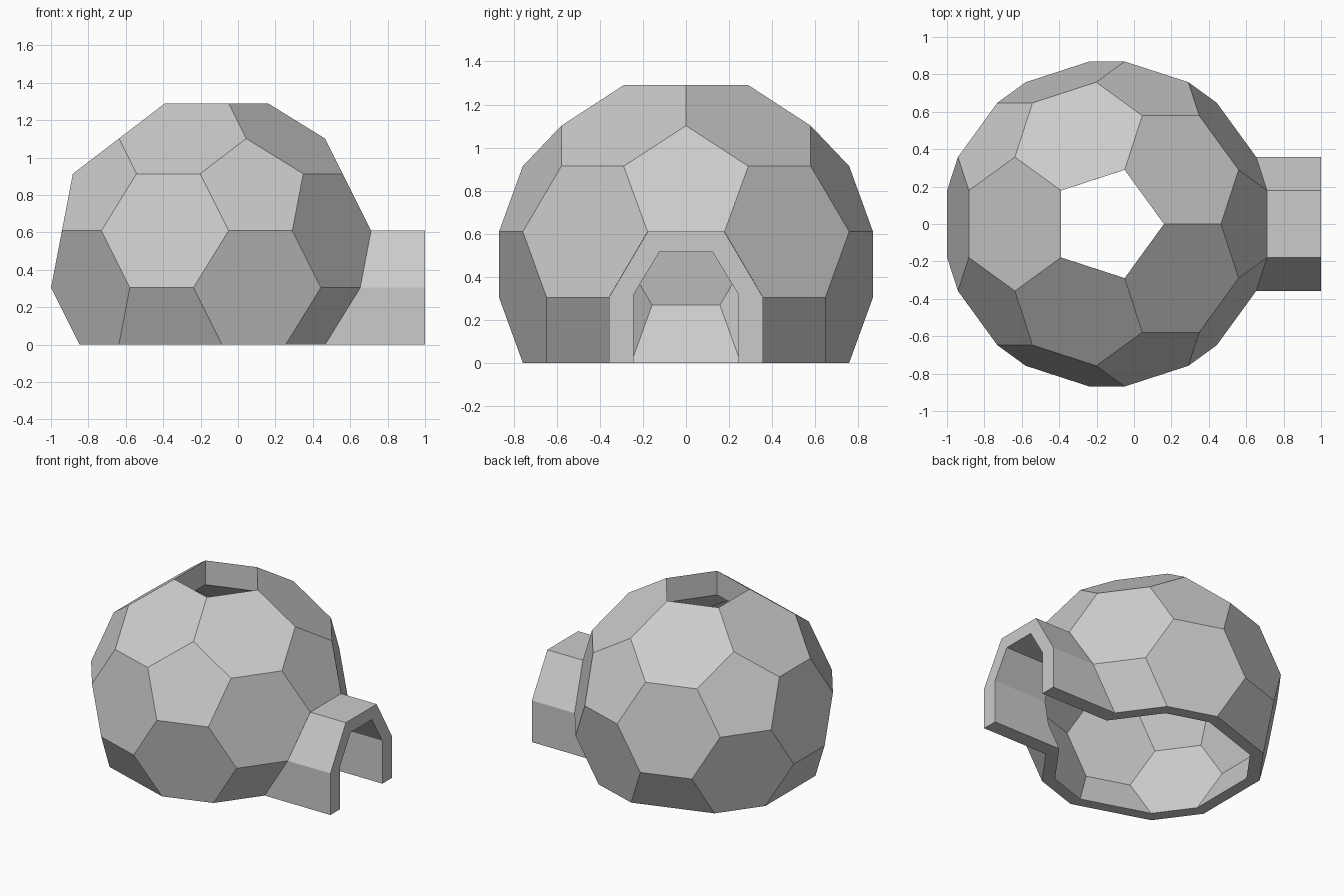
import bpy, bmesh, math
from mathutils import Matrix, Vector

cube = bpy.data.objects.get("Cube")
if cube:
    bpy.data.objects.remove(cube, do_unlink=True)

EDGE = 0.358                               # panel edge length
CENTRE_X = -0.144                          # dome axis
CENTRE_Z = 1.276 * EDGE                    # puts a ring of corners on the ground
SHELL = 0.88                               # inner shell relative to the outer one

stone = bpy.data.materials.new("light grey")
stone.use_nodes = True
grey = (0.6, 0.6, 0.6, 1)
stone.diffuse_color = grey
stone.node_tree.nodes["Principled BSDF"].inputs["Base Color"].default_value = grey


def hull(name, points):
    """Convex flat-sided solid around the points."""
    bm = bmesh.new()
    for p in points:
        bm.verts.new(p)
    bmesh.ops.convex_hull(bm, input=bm.verts[:])
    bmesh.ops.dissolve_limit(bm, angle_limit=0.01, verts=bm.verts[:], edges=bm.edges[:])
    bmesh.ops.recalc_face_normals(bm, faces=bm.faces[:])
    mesh = bpy.data.meshes.new(name)
    bm.to_mesh(mesh)
    bm.free()
    mesh.materials.append(stone)
    obj = bpy.data.objects.new(name, mesh)
    bpy.context.collection.objects.link(obj)
    return obj


def combine(target, other, operation):
    """Apply a boolean and drop the helper solid."""
    other.hide_render = True
    mod = target.modifiers.new(operation.lower(), 'BOOLEAN')
    mod.operation = operation
    mod.solver = 'EXACT'
    mod.object = other
    bpy.context.view_layer.objects.active = target
    bpy.ops.object.modifier_apply(modifier=mod.name)
    bpy.data.objects.remove(other, do_unlink=True)


def ball_points():
    """Corners of a ball of pentagons and hexagons, one pentagon on top."""
    bm = bmesh.new()
    bmesh.ops.create_icosphere(bm, subdivisions=1, radius=1)
    size = 3 * EDGE / bm.edges[0].calc_length() if bm.edges.ensure_lookup_table() is None else 1
    upper = next(v.co for v in bm.verts if 0.1 < v.co.z < 0.9)
    turn = Matrix.Rotation(-math.atan2(upper.y, upper.x), 3, 'Z')
    points = []
    for e in bm.edges:
        a, b = (turn @ v.co * size for v in e.verts)
        points += [a.lerp(b, 1 / 3), a.lerp(b, 2 / 3)]
    bm.free()
    return [p + Vector((CENTRE_X, 0, CENTRE_Z)) for p in points]


def tunnel_points(profile, x0, x1):
    """Mirrored y-z profile swept along x."""
    return [(x, s * y, z) for x in (x0, x1) for s in (-1, 1) for y, z in profile]


corners = ball_points()

# Dome standing on its lower ring of corners, with the entrance tunnel
dome = hull("dome_shelter", [p for p in corners if p.z > -0.01])
tunnel = hull("tunnel", tunnel_points(
    [(0.357, 0), (0.357, 0.305), (0.178, 0.609)], 0.38, 1.0))
combine(dome, tunnel, 'UNION')

# Hollow interior, scaled about the ground centre
pivot = Vector((CENTRE_X, 0, 0))
combine(dome, hull("interior", [pivot + (p - pivot) * SHELL for p in corners]), 'DIFFERENCE')

# Doorway through the tunnel
doorway = hull("doorway", tunnel_points(
    [(0.245, -0.2), (0.245, 0.315), (0.123, 0.516)], 0.3, 1.2))
combine(dome, doorway, 'DIFFERENCE')

# Vertical smoke hole through the top pentagon
top = max(p.z for p in corners)
rim = [p for p in corners if p.z > top - 0.01]
hole = [(pivot.x + (p.x - pivot.x) * 0.999, p.y * 0.999, z) for p in rim for z in (0.8, 1.6)]
combine(dome, hull("smoke_hole", hole), 'DIFFERENCE')

for face in dome.data.polygons:
    face.use_smooth = False
